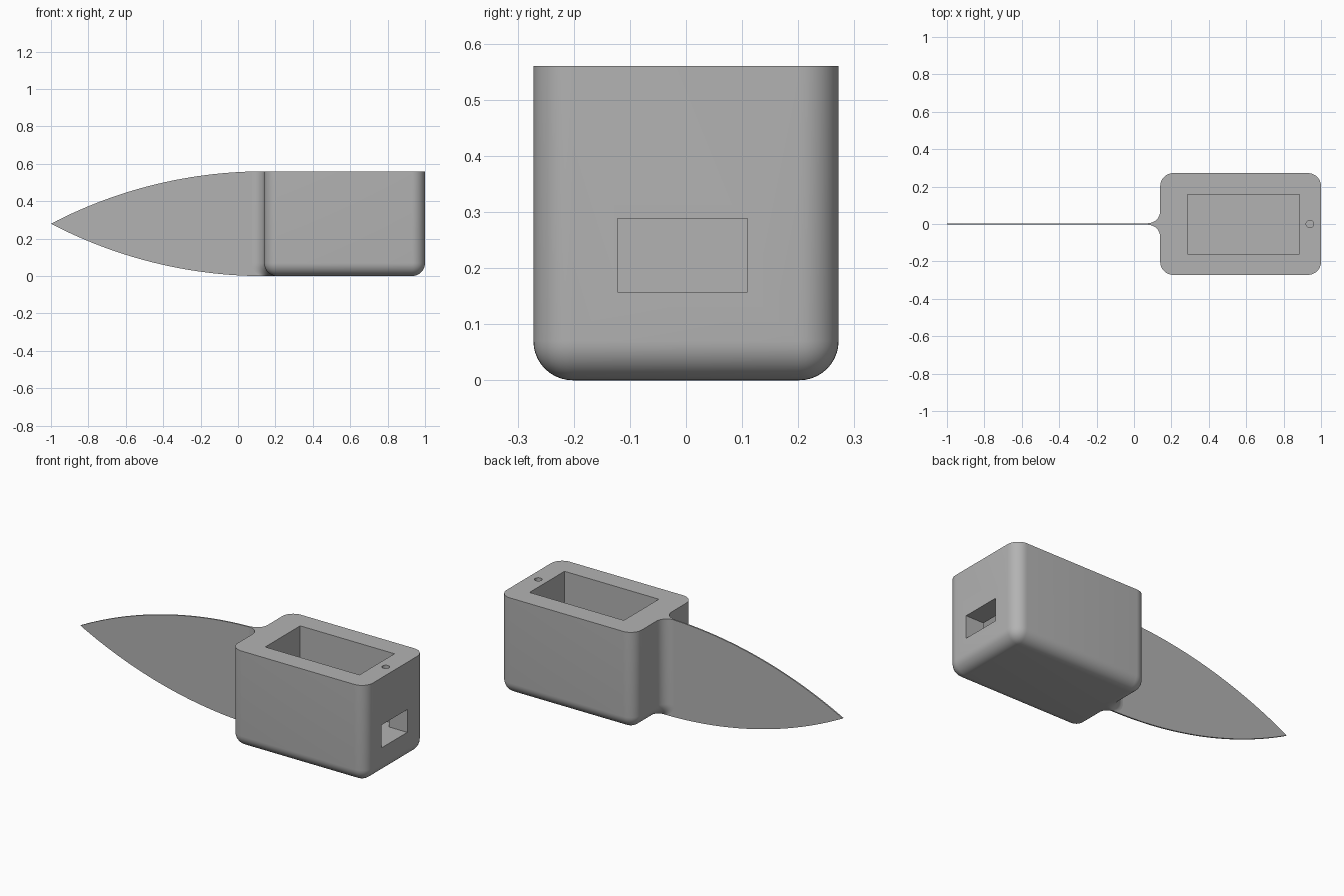
import bpy, bmesh, math
from mathutils import Vector

if "Cube" in bpy.data.objects:
    bpy.data.objects.remove(bpy.data.objects["Cube"])

HEIGHT, ROUND = 0.56, 0.07
X0, X1, HALF_Y = 0.14, 1.0, 0.272
THICK = 0.004

# Single material
grey = bpy.data.materials.new("plain grey")
grey.use_nodes = True
colour = (0.45, 0.45, 0.45, 1)
grey.diffuse_color = colour
grey.node_tree.nodes["Principled BSDF"].inputs["Base Color"].default_value = colour


def make_object(name, bm):
    bmesh.ops.recalc_face_normals(bm, faces=bm.faces)
    mesh = bpy.data.meshes.new(name)
    bm.to_mesh(mesh)
    bm.free()
    obj = bpy.data.objects.new(name, mesh)
    mesh.materials.append(grey)
    bpy.context.collection.objects.link(obj)
    return obj


def box_mesh(low, high):
    bm = bmesh.new()
    bmesh.ops.create_cube(bm, size=1)
    low, high = Vector(low), Vector(high)
    for v in bm.verts:
        v.co = (low + high) / 2 + v.co * (high - low)
    return bm


def activate(obj):
    bpy.ops.object.select_all(action="DESELECT")
    obj.select_set(True)
    bpy.context.view_layer.objects.active = obj


def smooth(obj):
    activate(obj)
    bpy.ops.object.shade_smooth_by_angle(angle=math.radians(30))


def cut(target, cutter):
    cutter.hide_render = True
    mod = target.modifiers.new("cut", "BOOLEAN")
    mod.operation, mod.solver, mod.object = "DIFFERENCE", "EXACT", cutter
    activate(target)
    bpy.ops.object.modifier_apply(modifier=mod.name)
    bpy.data.objects.remove(cutter)


# Housing: all edges rounded except the top rim
bm = box_mesh((X0, -HALF_Y, 0), (X1, HALF_Y, HEIGHT))
edges = [e for e in bm.edges if min(v.co.z for v in e.verts) < HEIGHT / 2]
bmesh.ops.bevel(bm, geom=edges, offset=ROUND, segments=10, profile=0.5, affect="EDGES")
housing = make_object("housing", bm)

# Pocket, end slot and screw hole
cut(housing, make_object("pocket_cutter", box_mesh((0.285, -0.16, 0.157), (0.885, 0.158, 0.7))))
cut(housing, make_object("slot_cutter", box_mesh((0.8, -0.122, 0.157), (1.1, 0.11, 0.288))))
bm = bmesh.new()
bmesh.ops.create_cone(bm, cap_ends=True, segments=32, radius1=0.02, radius2=0.02, depth=0.3)
bmesh.ops.translate(bm, verts=bm.verts, vec=(0.94, 0, HEIGHT))
cut(housing, make_object("hole_cutter", bm))
smooth(housing)

# Blade: two mirrored arcs from the tip to the housing
length, rise = 1 + X0, HEIGHT / 2
radius = (length ** 2 + rise ** 2) / (2 * rise)
steps = 32
upper = []
for i in range(steps + 1):
    d = length * (1 - i / steps)
    upper.append((X0 - d, HEIGHT - radius + math.sqrt(radius ** 2 - d ** 2)))
upper.append((X0 + ROUND, HEIGHT))
outline = upper + [(x, HEIGHT - z) for x, z in reversed(upper[1:])]
bm = bmesh.new()
face = bm.faces.new([bm.verts.new((x, -THICK, z)) for x, z in outline])
grown = bmesh.ops.extrude_face_region(bm, geom=[face])["geom"]
bmesh.ops.translate(bm, verts=[v for v in grown if isinstance(v, bmesh.types.BMVert)],
                    vec=(0, 2 * THICK, 0))
smooth(make_object("blade", bm))

# Flared root: concave fillets that follow the rounded lower edge of the housing
flare = 0.066
side = [(X0 - flare + flare * math.sin(a), THICK + flare * (1 - math.cos(a)))
        for a in [math.pi / 2 * i / 10 for i in range(11)]]
side.append((X0 + 0.01, THICK + flare))
section = side + [(x, -y) for x, y in reversed(side)]
levels = [ROUND * (1 - math.cos(math.pi / 2 * i / 10)) for i in range(11)] + [HEIGHT]
bm = bmesh.new()
rings = []
for z in levels:
    t = max(ROUND - z, 0)
    shift = ROUND - math.sqrt(ROUND ** 2 - t ** 2)
    rings.append([bm.verts.new((x + shift, y, z)) for x, y in section])
count = len(section)
for low, high in zip(rings, rings[1:]):
    for i in range(count):
        j = (i + 1) % count
        bm.faces.new((low[i], low[j], high[j], high[i]))
bm.faces.new(rings[0])
bm.faces.new(rings[-1])
smooth(make_object("blade_root", bm))
